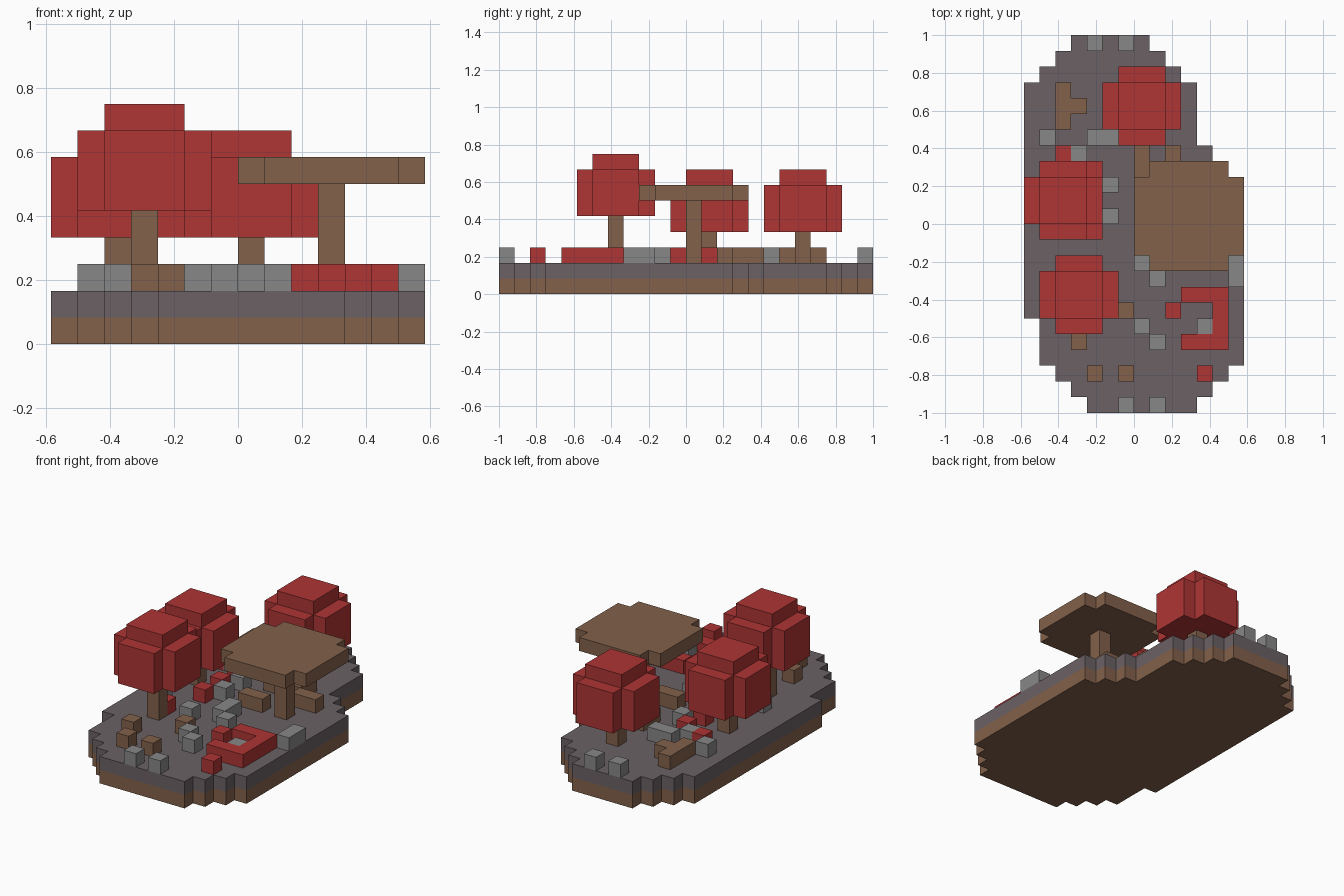
import bpy, bmesh, math
from mathutils import Vector

if "Cube" in bpy.data.objects:
    bpy.data.objects.remove(bpy.data.objects["Cube"], do_unlink=True)

U = 1 / 12  # size of one block


def material(name, rgb):
    m = bpy.data.materials.new(name)
    m.use_nodes = True
    color = (*rgb, 1)
    m.diffuse_color = color
    bsdf = m.node_tree.nodes["Principled BSDF"]
    bsdf.inputs["Base Color"].default_value = color
    bsdf.inputs["Roughness"].default_value = 0.9
    return m


RED = material("leaf red", (0.43, 0.035, 0.035))
BROWN = material("wood brown", (0.225, 0.12, 0.07))
SLATE = material("ground slate", (0.145, 0.12, 0.128))
STONE = material("stone grey", (0.24, 0.245, 0.24))


def box(x, y, z, w=1, d=1, h=1):
    """Block cells filling a box from its lowest corner."""
    return {(i, j, k) for i in range(x, x + w) for j in range(y, y + d)
            for k in range(z, z + h)}


def build(name, cells, mats, rule=None):
    """Make the outer skin of a set of block cells, with merged flat faces."""
    bm = bmesh.new()
    verts = {}

    def vert(p):
        key = tuple(round(c) for c in p)
        if key not in verts:
            verts[key] = bm.verts.new(Vector(key) * U)
        return verts[key]

    for cell in sorted(cells):
        for axis in range(3):
            for side in (0, 1):
                step = Vector((0, 0, 0))
                step[axis] = 2 * side - 1
                if tuple(int(a + b) for a, b in zip(cell, step)) in cells:
                    continue
                corner = Vector(cell)
                corner[axis] += side
                a, b = Vector((0, 0, 0)), Vector((0, 0, 0))
                a[(axis + 1) % 3] = b[(axis + 2) % 3] = 1
                loop = [corner, corner + a, corner + a + b, corner + b]
                face = bm.faces.new([vert(p) for p in (loop if side else loop[::-1])])
                if rule:
                    face.material_index = rule(face.calc_center_median().z / U)
    bmesh.ops.dissolve_limit(bm, angle_limit=math.radians(1), verts=bm.verts,
                             edges=bm.edges, delimit={'MATERIAL'})
    mesh = bpy.data.meshes.new(name)
    bm.to_mesh(mesh)
    bm.free()
    for m in mats:
        mesh.materials.append(m)
    obj = bpy.data.objects.new(name, mesh)
    bpy.context.collection.objects.link(obj)
    return obj


# Island: rounded outline of rows, earth below and slate above
left = [-3, -4, -5] + [-6] * 3 + [-7] * 15 + [-6, -5, -4]
right = [4, 5, 6] + [7] * 12 + [6, 5] + [4] * 4 + [3, 2, 1]
island = set()
for row, (a, b) in enumerate(zip(left, right)):
    island |= box(a, row - 12, 0, b - a, 1, 2)
build("island", island, [BROWN, SLATE], lambda z: int(z > 1))


# Trees: trunk, cross-shaped crown and a cap
def tree(name, x, y, base):
    build(name + "_trunk", box(x, y, 2, 1, 1, base - 2), [BROWN])
    crown = box(x - 2, y - 1, base, 5, 3, 3) | box(x - 1, y - 2, base, 3, 5, 3)
    build(name + "_crown", crown | box(x - 1, y - 1, base + 3, 3, 3), [RED])


tree("front_tree", -4, -5, 5)
tree("middle_tree", -5, 1, 4)
tree("back_tree", 0, 7, 4)

# Table: round top on a single post
build("table_top", box(1, -3, 6, 5, 7) | box(0, -2, 6, 7, 5), [BROWN])
build("table_post", box(3, 0, 2, 1, 1, 4), [BROWN])

# Wooden pieces: benches, log and stumps
benches = {"front_bench": (0, 0, 2, 1), "right_bench": (3, 2, 2, 1),
           "back_bench": (0, 3, 1, 2), "far_bench": (2, 3, 1, 2)}
for name, (x, y, w, d) in benches.items():
    build(name, box(x, y, 2, w, d), [BROWN])
build("branched_log", box(-5, 6, 2, 1, 3) | box(-4, 7, 2), [BROWN])

# Red ring, open on one side
ring = box(3, -8, 2, 3, 4) - box(3, -7, 2, 2, 2)
build("red_ring", ring, [RED])

# Single blocks scattered over the ground
scatter = {
    "stump": (BROWN, [(-1, -6), (-4, -8), (-3, -10), (-1, -10)]),
    "leaf_pile": (RED, [(2, -6), (4, -10), (-5, 4), (-3, 3), (-3, -1),
                        (-3, 1), (-4, -4)]),
    "stone": (STONE, [(-1, -12), (1, -12), (1, -8), (0, -7), (4, -7), (1, -4),
                      (0, -3), (0, -2), (6, -3), (6, -4), (-2, 0), (-2, 2),
                      (-4, 4), (-6, 5), (-3, 5), (-2, 5), (-3, 11), (-1, 11),
                      (-2, -4), (-5, -3)]),
}
for name, (mat, spots) in scatter.items():
    for n, (x, y) in enumerate(spots, 1):
        build(f"{name}_{n}", box(x, y, 2), [mat])
